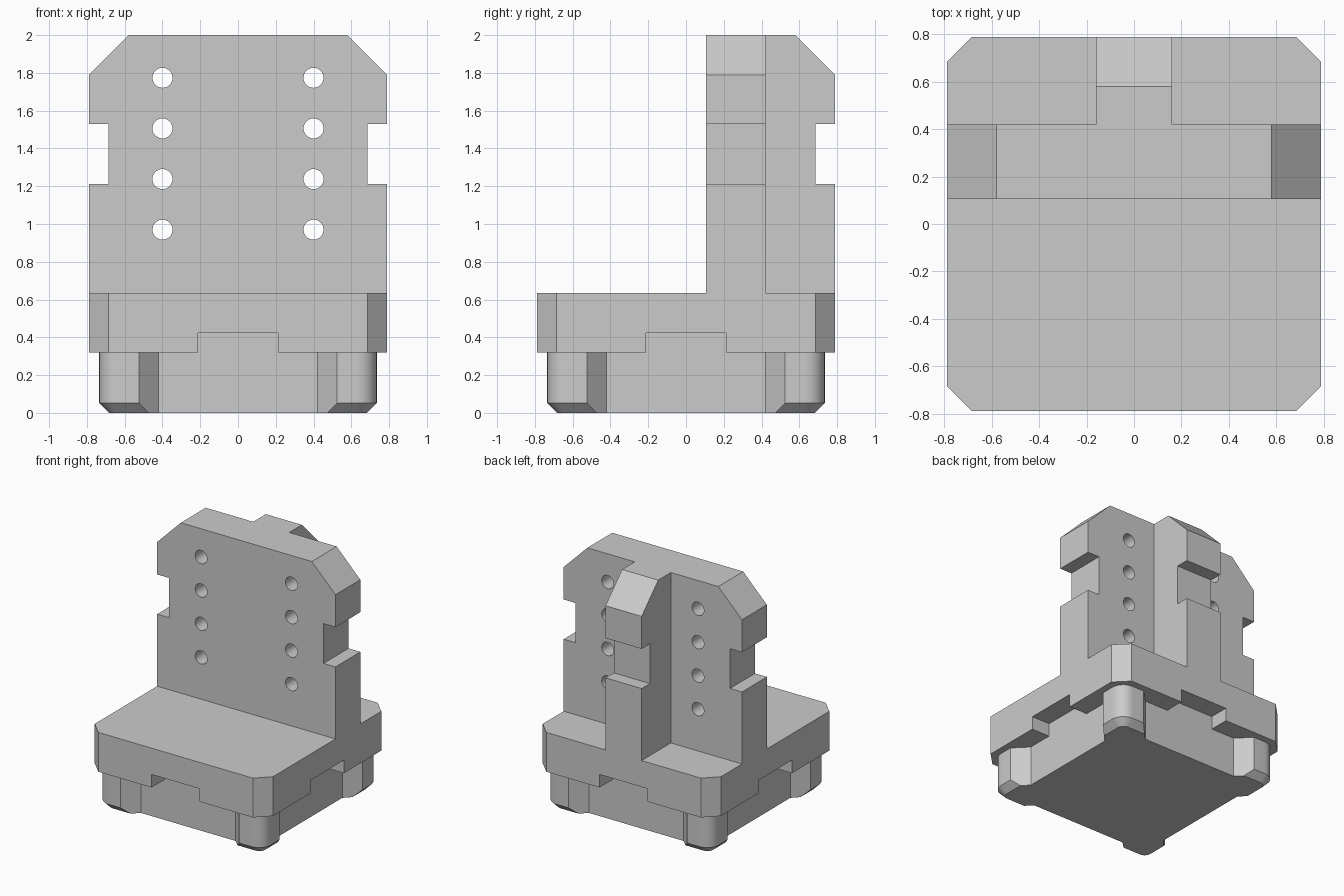
import bpy
import bmesh
from math import cos, sin, pi
from mathutils import Matrix, Vector

cube = bpy.data.objects.get("Cube")
if cube:
    bpy.data.objects.remove(cube, do_unlink=True)

grey = bpy.data.materials.new("plain grey")
grey.use_nodes = True
grey.diffuse_color = (0.6, 0.6, 0.6, 1)
grey.node_tree.nodes["Principled BSDF"].inputs["Base Color"].default_value = grey.diffuse_color

HALF = 0.79      # half width of slab and plate
CHAMFER = 0.105  # common step for chamfers and notches
WALL = 0.63      # half width of the recessed core
FLOOR, DECK, TOP = 0.32, 0.635, 2.0
PLATE_Y = (0.105, 0.42)


def loft(name, rings):
    """Closed solid through rings of equally many 3D points."""
    bm = bmesh.new()
    loops = [[bm.verts.new(p) for p in ring] for ring in rings]
    bm.faces.new(loops[0])
    bm.faces.new(loops[-1])
    for low, high in zip(loops, loops[1:]):
        for i in range(len(low)):
            j = (i + 1) % len(low)
            bm.faces.new((low[i], low[j], high[j], high[i]))
    bmesh.ops.recalc_face_normals(bm, faces=bm.faces)
    mesh = bpy.data.meshes.new(name)
    bm.to_mesh(mesh)
    bm.free()
    mesh.materials.append(grey)
    obj = bpy.data.objects.new(name, mesh)
    bpy.context.collection.objects.link(obj)
    return obj


def activate(obj):
    bpy.ops.object.select_all(action="DESELECT")
    obj.select_set(True)
    bpy.context.view_layer.objects.active = obj


def smooth(obj):
    activate(obj)
    bpy.ops.object.shade_smooth_by_angle(angle=pi / 6)


def cut(obj, cutter):
    activate(obj)
    mod = obj.modifiers.new("cut", "BOOLEAN")
    mod.operation = "DIFFERENCE"
    mod.solver = "EXACT"
    mod.object = cutter
    bpy.ops.object.modifier_apply(modifier=mod.name)
    bpy.data.objects.remove(cutter, do_unlink=True)


def foot_ring(half, z, steps=8):
    """Square core outline with a rounded pad at each corner."""
    r = half - WALL
    corner = [(WALL, -0.42), (half, -0.42 - r)][::-1]
    corner = [(WALL, 0.42), (half, 0.42 + r)]
    corner += [(WALL + r * cos(a), WALL + r * sin(a))
               for a in (pi / 2 * i / steps for i in range(steps + 1))]
    corner += [(0.42 + r, half), (0.42, WALL)]
    return [Matrix.Rotation(k * pi / 2, 3, "Z") @ Vector((x, y, z))
            for k in range(4) for x, y in corner]


# Foot core with four corner pads, chamfered under the pads only
foot = loft("foot_core", [foot_ring(0.683, 0), foot_ring(0.735, 0.052),
                          foot_ring(0.735, FLOOR)])
smooth(foot)

# Base slab with chamfered corners and a notch under each side
side = HALF - CHAMFER
octagon = [Matrix.Rotation(k * pi / 2, 3, "Z") @ Vector(p)
           for k in range(4) for p in ((HALF, -side, 0), (HALF, side, 0))]
slab = loft("base_slab", [[p + Vector((0, 0, z)) for p in octagon]
                          for z in (FLOOR, DECK)])
for k in range(4):
    turn = Matrix.Rotation(k * pi / 2, 3, "Z")
    rings = [[turn @ Vector((x, y, z)) for x, y in
              ((WALL, -0.212), (1, -0.212), (1, 0.212), (WALL, 0.212))]
             for z in (0.2, 0.424)]
    cut(slab, loft("notch_cutter", rings))

# Notched and chamfered edge shared by the plate and the rib
edge = [(HALF, DECK), (HALF, 1.212), (side, 1.212), (side, 1.53),
        (HALF, 1.53), (HALF, 1.79), (0.58, TOP)]

# Upright back plate with two columns of round holes
outline = edge + [(-x, z) for x, z in reversed(edge)]
plate = loft("back_plate", [[(x, y, z) for x, z in outline] for y in PLATE_Y])
for x in (-0.4, 0.4):
    for row in range(4):
        z = 0.97 + 0.268 * row
        rings = [[(x + 0.053 * cos(i * pi / 16), y, z + 0.053 * sin(i * pi / 16))
                  for i in range(32)] for y in (0, 0.5)]
        cut(plate, loft("hole_cutter", rings))
smooth(plate)

# Rear rib bracing the plate
profile = edge + [(PLATE_Y[1], TOP), (PLATE_Y[1], DECK)]
loft("rear_rib", [[(x, y, z) for y, z in profile] for x in (-0.16, 0.16)])
